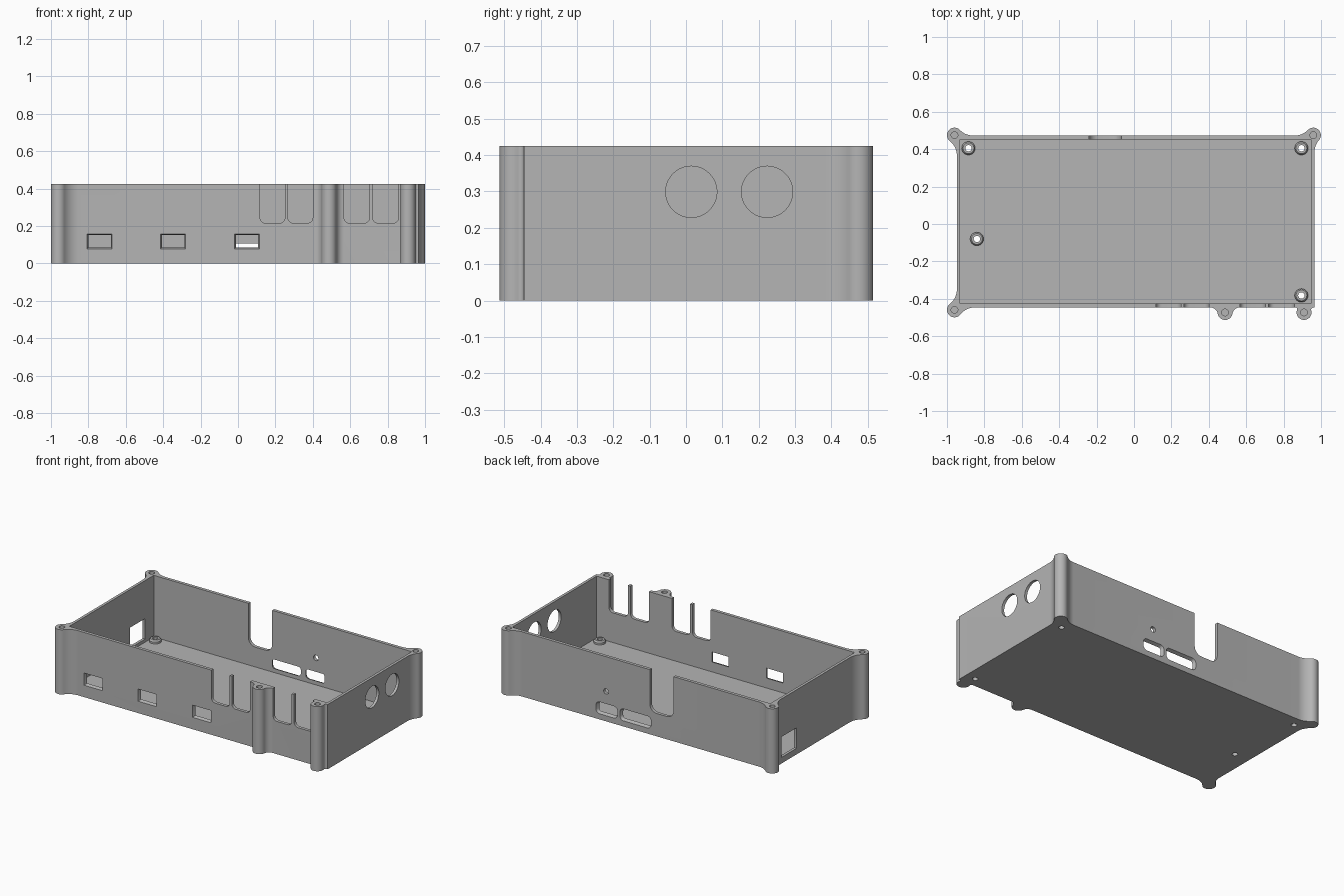
import bpy, bmesh
from math import sin, cos, pi, sqrt, atan2, tau
from mathutils import Vector

if "Cube" in bpy.data.objects:
    bpy.data.objects.remove(bpy.data.objects["Cube"])

HEIGHT, FLOOR, BOSS_R = 0.425, 0.02, 0.04
# outer wall planes and cavity limits
LEFT, RIGHT, FRONT, BACK = -0.947, 0.965, -0.446, 0.473
IN_L, IN_R, IN_F, IN_B = -0.929, 0.947, -0.425, 0.452

grey = bpy.data.materials.new("plain_grey")
grey.use_nodes = True
colour = (0.46, 0.46, 0.46, 1)
grey.diffuse_color = colour
grey.node_tree.nodes["Principled BSDF"].inputs["Base Color"].default_value = colour


def make_object(name, bm):
    bmesh.ops.recalc_face_normals(bm, faces=bm.faces)
    mesh = bpy.data.meshes.new(name)
    bm.to_mesh(mesh)
    bm.free()
    mesh.materials.append(grey)
    obj = bpy.data.objects.new(name, mesh)
    bpy.context.collection.objects.link(obj)
    return obj


def loft(bm, ring_a, ring_b):
    """Closed solid between two rings of equal length."""
    a = [bm.verts.new(p) for p in ring_a]
    b = [bm.verts.new(p) for p in ring_b]
    bm.faces.new(a)
    bm.faces.new(b)
    for i in range(len(a)):
        j = (i + 1) % len(a)
        bm.faces.new((a[i], a[j], b[j], b[i]))


def circle(x, y, r, n=32):
    return [(x + r * cos(tau * i / n), y + r * sin(tau * i / n)) for i in range(n)]


def rounded(u0, u1, v0, v1, r, n=6):
    r = max(r, 0.001)
    corners = [(u1 - r, v1 - r), (u0 + r, v1 - r), (u0 + r, v0 + r), (u1 - r, v0 + r)]
    return [(cu + r * cos((k + i / n) * pi / 2), cv + r * sin((k + i / n) * pi / 2))
            for k, (cu, cv) in enumerate(corners) for i in range(n + 1)]


def column(bm, outline, z0, z1):
    loft(bm, [(x, y, z0) for x, y in outline], [(x, y, z1) for x, y in outline])


# ---- outline of the case, walked counter-clockwise ----
WALLS = {"front": (Vector((0, -1)), -FRONT), "right": (Vector((1, 0)), RIGHT),
         "back": (Vector((0, 1)), BACK), "left": (Vector((-1, 0)), -LEFT)}


def fillet(c, wall, radius, side):
    """Concave fillet centre and wall tangent point; side -1 before, 1 after the boss."""
    n, w = WALLS[wall]
    t = Vector((-n.y, n.x))
    h = n.dot(c) - w
    d = sqrt((radius + BOSS_R) ** 2 - (radius - h) ** 2)
    f = c + t * d * side + n * (radius - h)
    return f, f - n * radius


def arc(c, r, start, end, ccw, n):
    a0 = atan2(start.y - c.y, start.x - c.x)
    a1 = atan2(end.y - c.y, end.x - c.x)
    sweep = (a1 - a0) % tau if ccw else -((a0 - a1) % tau)
    return [c + Vector((cos(a0 + sweep * i / n), sin(a0 + sweep * i / n))) * r
            for i in range(n + 1)]


def boss_path(c, wall_in, r_in, wall_out, r_out):
    f0, p0 = fillet(c, wall_in, r_in, -1)
    f1, p1 = fillet(c, wall_out, r_out, 1)
    t0 = c + (f0 - c).normalized() * BOSS_R
    t1 = c + (f1 - c).normalized() * BOSS_R
    return (arc(f0, r_in, p0, t0, False, 10) + arc(c, BOSS_R, t0, t1, True, 24)[1:-1]
            + arc(f1, r_out, t1, p1, False, 10))


BOSSES = [(Vector((-0.96, -0.459)), "left", 0.1, "front", 0.1),
          (Vector((0.487, -0.473)), "front", 0.04, "front", 0.04),
          (Vector((0.909, -0.473)), "front", 0.01, "front", 0.013),
          (Vector((0.959, 0.475)), "right", 0.1, "back", 0.1),
          (Vector((-0.96, 0.475)), "back", 0.1, "left", 0.1)]
outline = []
for k, boss in enumerate(BOSSES):
    outline += boss_path(*boss)
    if k == 2:
        outline.append(Vector((RIGHT, FRONT)))

bm = bmesh.new()
column(bm, outline, 0, HEIGHT)
case = make_object("case_body", bm)

# ---- cutters ----
# main cavity
cavity = bmesh.new()
column(cavity, [(IN_L, IN_F), (IN_R, IN_F), (IN_R, IN_B), (IN_L, IN_B)], FLOOR, 0.6)

# wall openings: (plane axis, outer face, inner face)
SIDES = {"front": (1, FRONT, IN_F), "back": (1, BACK, IN_B),
         "left": (0, LEFT, IN_L), "right": (0, RIGHT, IN_R)}
openings = bmesh.new()


def pierce(side, ring_out, ring_in):
    axis, outer, inner = SIDES[side]
    step = 0.01 if outer > inner else -0.01
    place = lambda ring, d: [(u, d, v) if axis else (d, u, v) for u, v in ring]
    loft(openings, place(ring_out, outer + step), place(ring_in, inner - step))


def window(side, u0, u1, z0, z1, r=0.0, flare=0.0):
    def ring(g):
        return rounded(u0 - g, u1 + g, z0 - g, z1 + g, r + g if r else 0)
    pierce(side, ring(flare / 2), ring(-flare * 1.5))


# front ports and open-topped cable slots
for x in (-0.807, -0.414, -0.019):
    window("front", x, x + 0.134, 0.078, 0.158, flare=0.007)
for x0, x1 in ((0.118, 0.251), (0.267, 0.40), (0.567, 0.703), (0.72, 0.858)):
    window("front", x0, x1, 0.215, 0.6, r=0.03)
# back slot, two long ports and a small round hole
window("back", -0.241, -0.068, 0.15, 0.6, r=0.05)
window("back", -0.076, 0.149, 0.037, 0.115, r=0.025, flare=0.009)
window("back", 0.168, 0.323, 0.037, 0.115, r=0.025, flare=0.009)
pin = circle(0.25, 0.197, 0.018, 20)
pierce("back", pin, pin)
# left square window and right round holes
window("left", 0.203, 0.363, 0.04, 0.175)
for y in (0.0145, 0.223):
    hole = circle(y, 0.299, 0.0705, 48)
    pierce("right", hole, hole)

# screw holes in the bosses and through the floor
STANDOFFS = [(-0.885, 0.405), (0.895, 0.405), (-0.84, -0.08), (0.895, -0.382)]
holes = bmesh.new()
for boss in BOSSES:
    column(holes, circle(*boss[0], 0.018), 0.2, 0.6)
for x, y in STANDOFFS:
    column(holes, circle(x, y, 0.017), -0.1, 0.1)

cutters = [make_object(n, b) for n, b in
           (("cavity_cutter", cavity), ("opening_cutter", openings), ("hole_cutter", holes))]
for cutter in cutters:
    cutter.hide_render = True
    mod = case.modifiers.new(cutter.name, "BOOLEAN")
    mod.operation, mod.solver, mod.object = "DIFFERENCE", "EXACT", cutter

# ---- board standoffs: short tapered rings ----
parts = [case]
for k, (x, y) in enumerate(STANDOFFS):
    bm = bmesh.new()
    profile = [(0.036, FLOOR - 0.005), (0.036, 0.032), (0.029, 0.042),
               (0.017, 0.042), (0.017, FLOOR - 0.005)]
    rings = [[bm.verts.new((px, py, z)) for px, py in circle(x, y, r)] for r, z in profile]
    for a, b in zip(rings, rings[1:] + rings[:1]):
        for i in range(len(a)):
            j = (i + 1) % len(a)
            bm.faces.new((a[i], a[j], b[j], b[i]))
    parts.append(make_object(f"standoff_{k + 1}", bm))

# ---- apply the cuts and shade ----
bpy.ops.object.select_all(action="DESELECT")
for obj in parts:
    obj.select_set(True)
bpy.context.view_layer.objects.active = case
bpy.ops.object.convert(target="MESH")
bpy.ops.object.shade_smooth_by_angle(angle=pi / 6)
for cutter in cutters:
    bpy.data.objects.remove(cutter)
